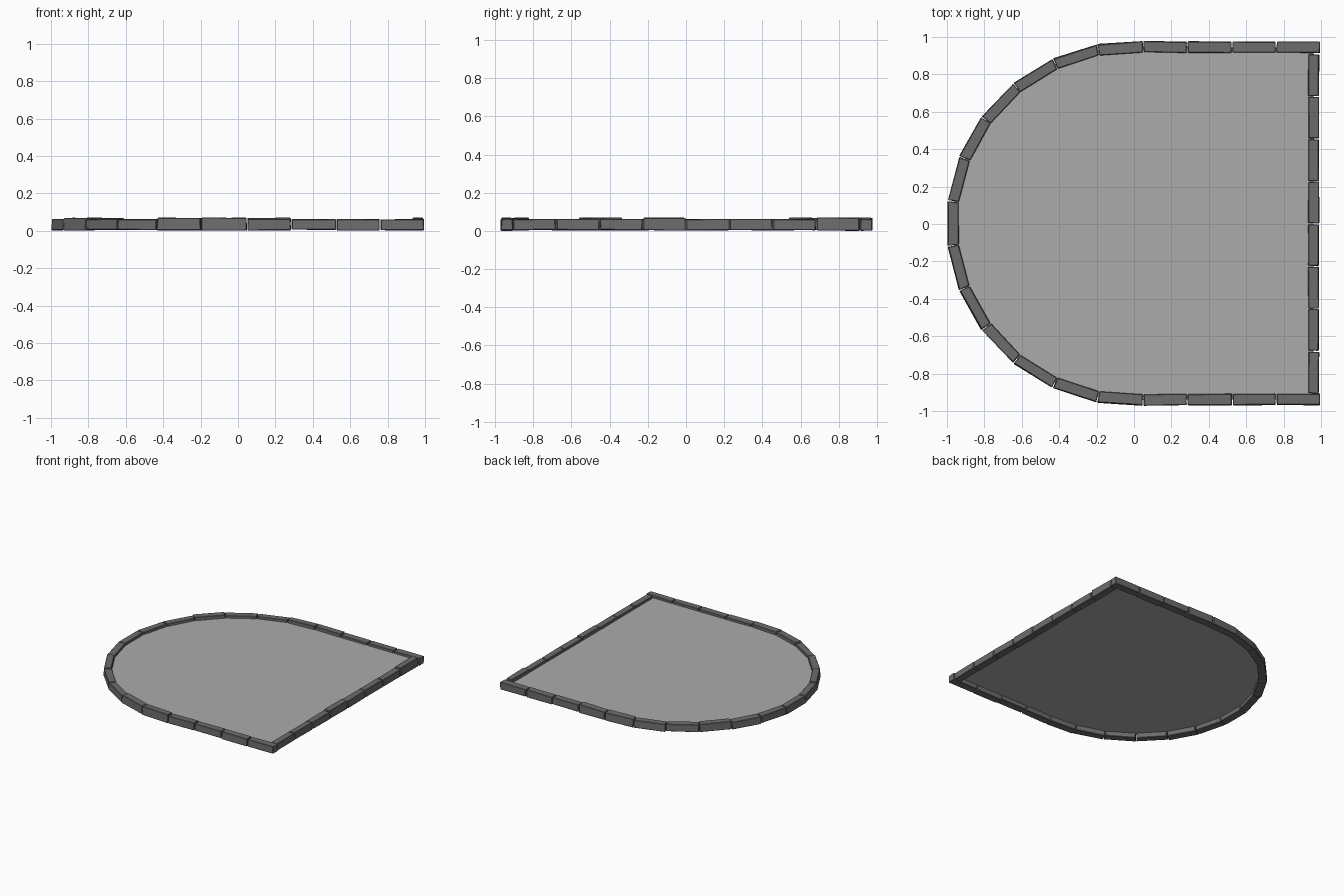
import bpy, bmesh, math, random
from mathutils import Vector

random.seed(7)
if "Cube" in bpy.data.objects:
    bpy.data.objects.remove(bpy.data.objects["Cube"], do_unlink=True)


def material(name, value):
    mat = bpy.data.materials.new(name)
    mat.use_nodes = True
    color = (value, value, value, 1)
    mat.diffuse_color = color
    mat.node_tree.nodes["Principled BSDF"].inputs["Base Color"].default_value = color
    return mat


def add_object(name, bm, mat):
    bmesh.ops.recalc_face_normals(bm, faces=bm.faces)
    mesh = bpy.data.meshes.new(name)
    bm.to_mesh(mesh)
    bm.free()
    mesh.materials.append(mat)
    obj = bpy.data.objects.new(name, mesh)
    bpy.context.collection.objects.link(obj)
    return obj


def jitter(amount):
    return random.uniform(-amount, amount)


def stone(name, a, b, side_a, side_b, width, raised):
    """Rough hewn block between two joints, with a slightly tapered top."""
    along = (b - a).normalized() * 0.003
    bm = bmesh.new()
    bottom = 0.006 + jitter(0.002)
    top = 0.071 if raised else 0.064
    rings = []
    for z, taper in ((bottom, 0.0), (top, 0.003)):
        ring = []
        for point, side, sign in ((a + along, side_a, 1), (a + along, side_a, -1),
                                  (b - along, side_b, -1), (b - along, side_b, 1)):
            p = point + side * sign * (width / 2 - taper + jitter(0.002))
            p += along * jitter(0.8)
            ring.append(bm.verts.new((p.x, p.y, z + jitter(0.002))))
        rings.append(ring)
    low, high = rings
    bm.faces.new(low)
    bm.faces.new(high)
    for i in range(4):
        j = (i + 1) % 4
        bm.faces.new((low[i], low[j], high[j], high[i]))
    obj = add_object(name, bm, stone_mat)
    bevel = obj.modifiers.new("chipped_edges", "BEVEL")
    bevel.width = 0.003
    bevel.segments = 1


def stone_row(name, joints, width, raised):
    """Chain of stones whose shared ends are mitred."""
    count = len(joints)
    for i in range(count - 1):
        sides = []
        for k in (i, i + 1):
            before, after = joints[max(k - 1, 0)], joints[min(k + 1, count - 1)]
            d = (after - before).normalized()
            sides.append(Vector((d.y, -d.x)))
        stone(f"{name}_{i + 1:02d}", joints[i], joints[i + 1], *sides, width, i in raised)


stone_mat = material("dark_grey_stone", 0.15)
floor_mat = material("light_grey_floor", 0.41)

# Curved border: straight back run, half round, straight front run
run = [0.997, 0.76, 0.525, 0.285]
arc = [math.radians(87.1 + 185.8 * i / 13) for i in range(14)]
border = [Vector((x, 0.945)) for x in run]
border += [Vector((0.973 * math.cos(t), 0.003 + 0.946 * math.sin(t))) for t in arc]
border += [Vector((x, -0.938)) for x in reversed(run)]
stone_row("border_stone", border, 0.063, {3, 4, 7, 12, 15, 16})

# Straight border on the left side
straight = [Vector((0.96, -0.907 + 1.817 * i / 8)) for i in range(9)]
stone_row("straight_edge_stone", straight, 0.06, {3, 7})

# Thin floor sheet recessed inside the border
bm = bmesh.new()
outline = [Vector((0.96, p.y)) if p.x > 0.96 else p for p in border]
bm.faces.new([bm.verts.new((p.x, p.y, 0.045)) for p in outline])
floor = add_object("floor", bm, floor_mat)
if floor.data.polygons[0].normal.z < 0:
    floor.data.flip_normals()

# Rest the lowest stone on the ground
lowest = min(v.co.z for o in bpy.data.objects if "stone" in o.name and o.type == "MESH"
             for v in o.data.vertices)
for obj in bpy.data.objects:
    if obj.type == "MESH" and ("stone" in obj.name or obj == floor):
        obj.location.z -= lowest
